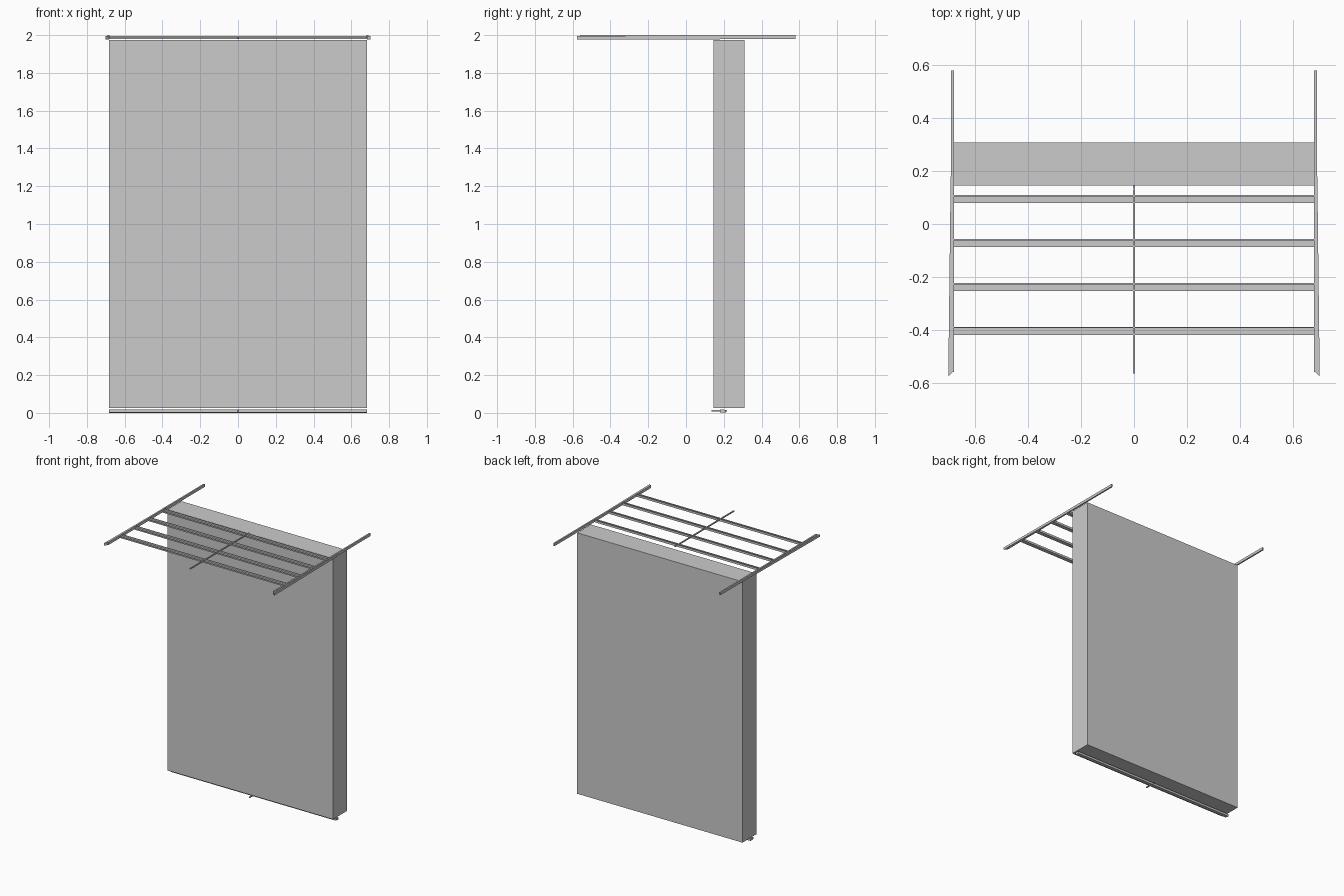
import bpy, bmesh

if "Cube" in bpy.data.objects:
    bpy.data.objects.remove(bpy.data.objects["Cube"])

def prism(name, pts, axis, a, b):
    """Extrude a closed 2D section along x (pts = y,z) or along z (pts = x,y)."""
    bm = bmesh.new()
    place = (lambda p, t: (t, p[0], p[1])) if axis == 'x' else (lambda p, t: (p[0], p[1], t))
    lo = [bm.verts.new(place(p, a)) for p in pts]
    hi = [bm.verts.new(place(p, b)) for p in pts]
    bm.faces.new(lo)
    bm.faces.new(hi)
    for i in range(len(pts)):
        j = (i + 1) % len(pts)
        bm.faces.new((lo[i], lo[j], hi[j], hi[i]))
    bmesh.ops.recalc_face_normals(bm, faces=bm.faces)
    me = bpy.data.meshes.new(name)
    bm.to_mesh(me)
    bm.free()
    ob = bpy.data.objects.new(name, me)
    bpy.context.collection.objects.link(ob)
    return ob

def box(name, x0, x1, y0, y1, z0, z1):
    return prism(name, [(x0, y0), (x1, y0), (x1, y1), (x0, y1)], 'z', z0, z1)

def slat(name, y, z):
    # shallow channel with a raised rear lip
    pts = [(-.015, 0), (.015, 0), (.015, .016), (.010, .016),
           (.010, .005), (-.010, .005), (-.010, .010), (-.015, .010)]
    return prism(name, [(y + p, z + q) for p, q in pts], 'x', -.682, .682)

# tall main panel
box("main_panel", -.683, .683, .146, .309, .026, 1.975)

# cross slats of the top frame
for i in range(4):
    slat(f"top_slat_{i + 1}", .094 - i * .166, 1.979)

# side rails, with a slightly flared outer strip at the front
for s, side in ((-1, "left"), (1, "right")):
    box(f"{side}_rail", *sorted((s * .680, s * .691)), -.56, .58, 1.980, 2.0)
    prism(f"{side}_flared_strip",
          [(s * .683, .18), (s * .693, .18), (s * .702, -.577), (s * .683, -.557)],
          'z', 1.978, 1.996)

# centre rods above and below
box("top_centre_rod", -.004, .004, -.565, .13, 1.983, 1.991)
box("bottom_centre_rod", -.004, .004, .135, .217, .008, .016)

# lower bar beneath the panel
prism("bottom_bar", [(.180, .003), (.210, 0), (.210, .016), (.180, .018)], 'x', -.682, .682)
